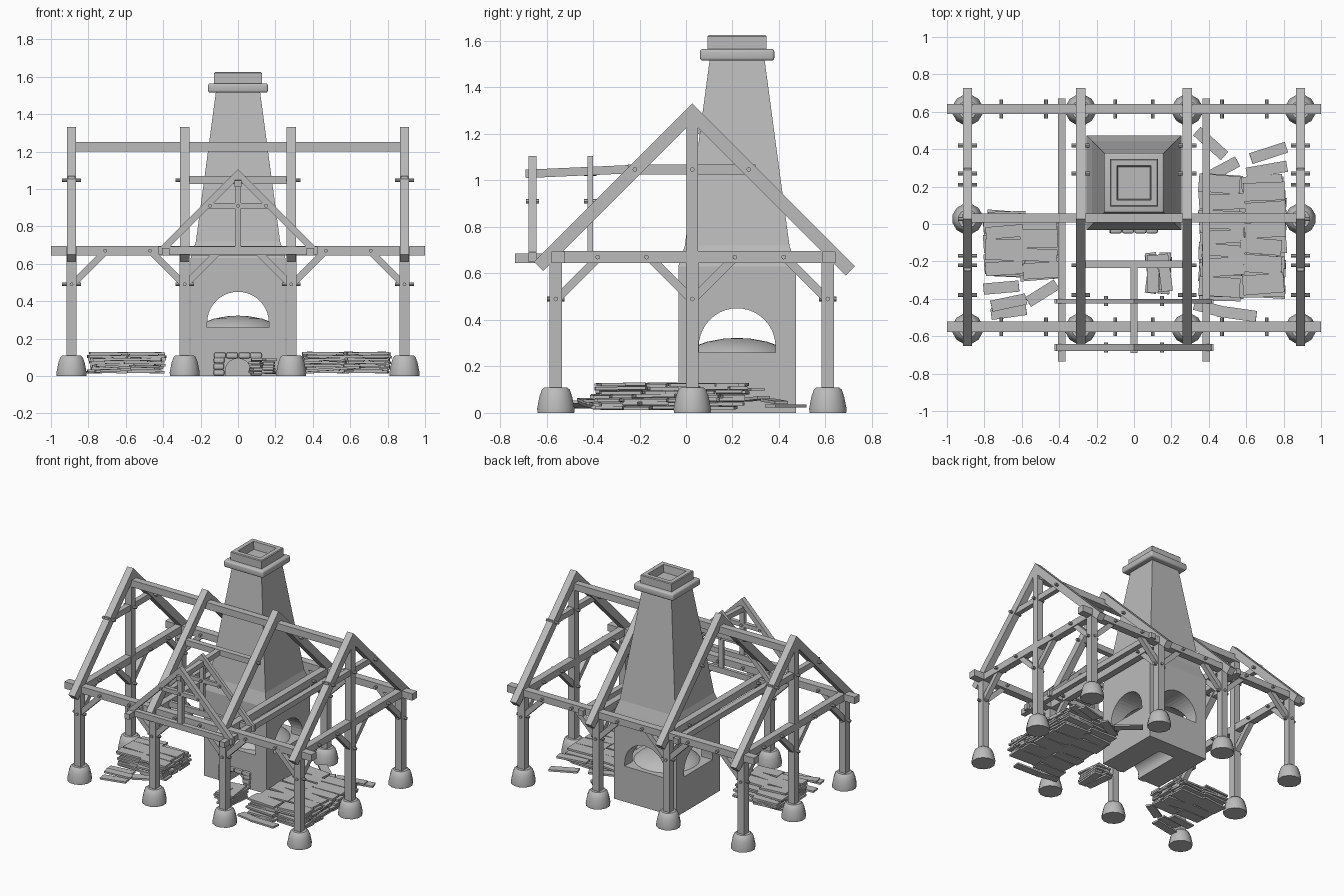
import bpy, bmesh, math, random
from mathutils import Vector, Matrix

if "Cube" in bpy.data.objects:
    bpy.data.objects.remove(bpy.data.objects["Cube"])
random.seed(4)

GREY = (0.5, 0.5, 0.5, 1)
mat = bpy.data.materials.new("plain grey")
mat.use_nodes = True
mat.diffuse_color = GREY
mat.node_tree.nodes["Principled BSDF"].inputs["Base Color"].default_value = GREY


def finish(bm, name, smooth=False):
    bmesh.ops.recalc_face_normals(bm, faces=bm.faces)
    me = bpy.data.meshes.new(name)
    bm.to_mesh(me)
    bm.free()
    me.materials.append(mat)
    ob = bpy.data.objects.new(name, me)
    bpy.context.collection.objects.link(ob)
    if smooth:
        bpy.ops.object.select_all(action='DESELECT')
        ob.select_set(True)
        bpy.context.view_layer.objects.active = ob
        bpy.ops.object.shade_smooth_by_angle(angle=math.radians(40))
    return ob


def box(bm, centre, size, turn=None):
    m = Matrix.Translation(centre) @ (turn or Matrix()) @ Matrix.Diagonal((*size, 1))
    return bmesh.ops.create_cube(bm, size=1, matrix=m)["verts"]


def beam(bm, a, b, w, d):
    """Square timber from a to b; w is its level width, d its depth."""
    a, b = Vector(a), Vector(b)
    run = (b - a).normalized()
    side = Vector((0, 0, 1)).cross(run)
    side = side.normalized() if side.length > 0.01 else Vector((1, 0, 0))
    turn = Matrix((run, side, run.cross(side))).transposed().to_4x4()
    box(bm, (a + b) / 2, ((b - a).length, w, d), turn)


def peg(bm, centre, axis, length=0.1):
    turn = Matrix.Rotation(math.pi / 2, 4, 'Y' if axis == 'X' else 'X')
    bmesh.ops.create_cone(bm, cap_ends=True, segments=8, radius1=0.01, radius2=0.01,
                          depth=length, matrix=Matrix.Translation(centre) @ turn)


def loft(bm, rings):
    """Skin a list of equal-length point rings and cap both ends."""
    rows = [[bm.verts.new(p) for p in r] for r in rings]
    n = len(rows[0])
    for r, s in zip(rows, rows[1:]):
        for i in range(n):
            bm.faces.new((r[i], r[(i + 1) % n], s[(i + 1) % n], s[i]))
    bm.faces.new(rows[0])
    bm.faces.new(rows[-1])


def square(h, z, cy=0.22):
    return [(sx * h, cy + sy * h, z) for sx, sy in ((-1, -1), (1, -1), (1, 1), (-1, 1))]


def cut(ob, bm, name):
    cutter = finish(bm, name)
    cutter.hide_render = True
    mod = ob.modifiers.new(name, 'BOOLEAN')
    mod.object, mod.solver = cutter, 'EXACT'
    bpy.ops.object.select_all(action='DESELECT')
    bpy.context.view_layer.objects.active = ob
    ob.select_set(True)
    bpy.ops.object.modifier_apply(modifier=name)
    bpy.data.objects.remove(cutter)


def arch(r, base, spring):
    pts = [(r * math.cos(math.pi * i / 20), spring + r * math.sin(math.pi * i / 20)) for i in range(21)]
    return [(r, base)] + pts + [(-r, base)]


# Hearth and tapering chimney, with arched openings on all four sides
bm = bmesh.new()
loft(bm, [square(h, z) for h, z in ((0.253, 0), (0.253, 0.63), (0.247, 0.65), (0.225, 0.72),
                                    (0.118, 1.52), (0.118, 1.54))])
chimney = finish(bm, "hearth_and_chimney")
opening = arch(0.165, 0.26, 0.285)
bm = bmesh.new()
loft(bm, [[(u, y, z) for u, z in opening] for y in (-0.2, 0.6)])
cut(chimney, bm, "front_back_opening")
bm = bmesh.new()
loft(bm, [[(x, 0.22 + u, z) for u, z in opening] for x in (-0.4, 0.4)])
cut(chimney, bm, "side_opening")
bm = bmesh.new()
loft(bm, [[(u, y, z) for u, z in arch(0.068, -0.1, 0.025)] for y in (-0.2, 0.35)])
cut(chimney, bm, "ash_tunnel")

# Low mound of the hearth floor
bm = bmesh.new()
rings = [(0.225, 0.255), (0.2, 0.28), (0.13, 0.306), (0.06, 0.319), (0.01, 0.322)]
loft(bm, [[(r * math.cos(t * math.pi / 12), 0.22 + r * math.sin(t * math.pi / 12), z)
           for t in range(24)] for r, z in rings])
finish(bm, "hearth_floor", True)

# Chimney collar and hollow cap
bm = bmesh.new()
box(bm, (0, 0.22, 1.54), (0.32, 0.32, 0.05))
bmesh.ops.bevel(bm, geom=bm.edges[:], offset=0.012, segments=3, affect='EDGES', profile=0.5)
collar = finish(bm, "chimney_collar", True)
bm = bmesh.new()
loft(bm, [square(h, z) for h, z in ((0.127, 1.56), (0.127, 1.62), (0.122, 1.625),
                                    (0.092, 1.625), (0.086, 1.57))])
finish(bm, "chimney_cap")

# Rounded bricks framing the ash opening
bm = bmesh.new()
bricks = [(s * 0.1, 0.018 + 0.033 * i, 0.058) for s in (-1, 1) for i in range(3)]
bricks += [(-0.1 + 0.066 * i, 0.11, 0.063) for i in range(4)]
for x, z, w in bricks:
    box(bm, (x + random.uniform(-0.004, 0.004), -0.032, z), (w, 0.036, 0.032))
bmesh.ops.bevel(bm, geom=bm.edges[:], offset=0.009, segments=2, affect='EDGES', profile=0.5)
finish(bm, "ash_opening_bricks", True)

FRAMES = (-0.89, -0.285, 0.285, 0.89)
FRONT, MID, BACK = -0.56, 0.027, 0.61
TIE = 0.67
post_spots = [(x, y) for x in FRAMES for y in (FRONT, BACK)] + [(s * 0.89, MID) for s in (-1, 1)]

# Flared stone feet
bm = bmesh.new()
foot = [(0.07, 0), (0.082, 0), (0.083, 0.02), (0.073, 0.07), (0.062, 0.1), (0.05, 0.11)]
for x, y in post_spots:
    loft(bm, [[(x + r * math.cos((t + 0.5) * math.pi / 6), y + r * math.sin((t + 0.5) * math.pi / 6), z)
               for t in range(12)] for r, z in foot])
finish(bm, "stone_feet", True)

# Posts
bm = bmesh.new()
for x, y in post_spots:
    beam(bm, (x, y, 0.02), (x, y, 0.69), 0.053, 0.053)
finish(bm, "posts")

# Wall plates and ridge
bm = bmesh.new()
for y in (FRONT + 0.01, BACK + 0.005):
    beam(bm, (-1, y, TIE), (1, y, TIE), 0.055, 0.05)
beam(bm, (-0.9, MID + 0.005, 1.225), (0.9, MID + 0.005, 1.225), 0.05, 0.05)
finish(bm, "wall_plates_and_ridge")

# Cross frames: tie beam, rafters, collar and king post
bm = bmesh.new()
for x in FRAMES:
    beam(bm, (x, -0.585, TIE), (x, 0.635, TIE), 0.05, 0.052)
    k = 0.027
    for s, low in ((-1, 0.68), (1, 0.7)):
        profile = [(MID, 1.33), (MID + s * low, 1.33 - low),
                   (MID + s * (low - 0.039), 1.291 - low), (MID, 1.252)]
        loft(bm, [[(x + e * 0.025, y, z) for y, z in profile] for e in (-1, 1)])
    if abs(x) > 0.5:
        beam(bm, (x, -0.25, 1.047), (x, 0.3, 1.047), 0.036, 0.042)
        beam(bm, (x, MID, TIE), (x, MID, 1.26), 0.05, 0.05)
finish(bm, "cross_frames")

# Knee braces along and across the frame
bm = bmesh.new()
for x, y in post_spots:
    if y != MID:
        for d in (-1, 1):
            if abs(x + d * 0.18) < 0.89:
                beam(bm, (x, y, 0.485), (x + d * 0.185, y, 0.67), 0.036, 0.036)
    for d in (-1, 1):
        if FRONT < y + d * 0.18 < BACK:
            beam(bm, (x, y, 0.485), (x, y + d * 0.185, 0.67), 0.036, 0.036)
finish(bm, "knee_braces")

# Wooden pegs
bm = bmesh.new()
for x in FRAMES:
    spots = [(y, 0.49) for y in (FRONT, BACK)] + [(y, TIE) for y in (-0.38, 0.42)]
    if abs(x) > 0.5:
        spots += [(MID, 0.49), (-0.17, TIE), (0.21, TIE)] + [(y, 1.047) for y in (-0.22, MID, 0.27)]
    else:
        spots += [(-0.22, 1.047), (0.27, 1.047)]
    for y, z in spots:
        peg(bm, (x, y, z), 'X')
    for y in (FRONT, BACK):
        peg(bm, (x, y, 0.49), 'Y', 0.075)
for s in (-1, 1):
    for y in (FRONT + 0.01, BACK + 0.005):
        for x in (0.1, 0.47, 0.71):
            peg(bm, (s * x, y, TIE), 'Y')
finish(bm, "pegs")

# Front dormer: long side plates, two gable trusses, trimmer and ridge
bm = bmesh.new()
for s in (-1, 1):
    beam(bm, (s * 0.385, -0.735, 0.665), (s * 0.385, 0.67, 0.665), 0.04, 0.04)
beam(bm, (-0.285, -0.215, 1.047), (0.285, -0.215, 1.047), 0.04, 0.042)
beam(bm, (0, -0.69, 1.028), (0, -0.2, 1.05), 0.036, 0.036)
for y, w in ((-0.66, 0.036), (-0.412, 0.024)):
    beam(bm, (-0.425, y, 0.67), (0.425, y, 0.67), w, 0.042)
    for s in (-1, 1):
        profile = [(0, 1.105), (s * 0.425, 0.68), (s * 0.425, 0.65), (s * 0.405, 0.65), (0, 1.055)]
        loft(bm, [[(x, y + e * w / 2, z) for x, z in profile] for e in (-1, 1)])
    beam(bm, (-0.18, y, 0.91), (0.18, y, 0.91), w * 0.8, 0.03)
    beam(bm, (0, y, TIE), (0, y, 1.07), 0.034, w * 0.8)
    for x, z in ((0, 0.91), (-0.15, 0.91), (0.15, 0.91), (0, 1.03)):
        peg(bm, (x, y, z), 'Y', 0.055)
finish(bm, "dormer")


def plank(bm, x, y, z, length, width, angle, tilt=0.03):
    turn = Matrix.Rotation(math.radians(angle), 4, 'Z') @ Matrix.Rotation(random.uniform(-tilt, tilt), 4, 'Y')
    box(bm, (x, y, z), (length, width, 0.013), turn)


def stack(name, columns, layers, loose):
    bm = bmesh.new()
    for x, y0, y1, length in columns:
        for i in range(layers):
            y = y0 + random.uniform(0, 0.03)
            while y < y1 - 0.05:
                w = random.uniform(0.07, 0.13)
                plank(bm, x + random.uniform(-0.015, 0.015), y + w / 2, 0.022 + 0.0165 * i,
                      length, w - 0.006, random.uniform(-5, 5))
                y += w
    for x, y, z, length, angle in loose:
        plank(bm, x, y, z, length, 0.06, angle, 0.08)
    finish(bm, name)


# Plank stacks
stack("left_plank_stack", [(0.47, -0.42, 0.24, 0.22), (0.69, -0.4, 0.24, 0.22)], 7,
      [(0.41, 0.43, 0.03, 0.2, -42), (0.47, 0.29, 0.06, 0.19, 28), (0.72, 0.38, 0.05, 0.2, 18),
       (0.71, 0.29, 0.1, 0.22, 10), (0.55, -0.48, 0.04, 0.21, -8), (0.4, -0.45, 0.03, 0.16, -15)])
stack("right_plank_stack", [(-0.69, -0.29, 0.01, 0.2), (-0.5, -0.31, 0.01, 0.2)], 7,
      [(-0.71, -0.34, 0.03, 0.19, 5), (-0.49, -0.37, 0.05, 0.18, 32), (-0.67, -0.42, 0.05, 0.19, 12),
       (-0.67, -0.47, 0.03, 0.19, 8)])
bm = bmesh.new()
for i in range(5):
    for x in (0.1, 0.165):
        plank(bm, x, -0.26 + random.uniform(-0.015, 0.015), 0.02 + 0.0165 * i, 0.2, 0.06,
              90 + random.uniform(-8, 8))
finish(bm, "small_plank_stack")
